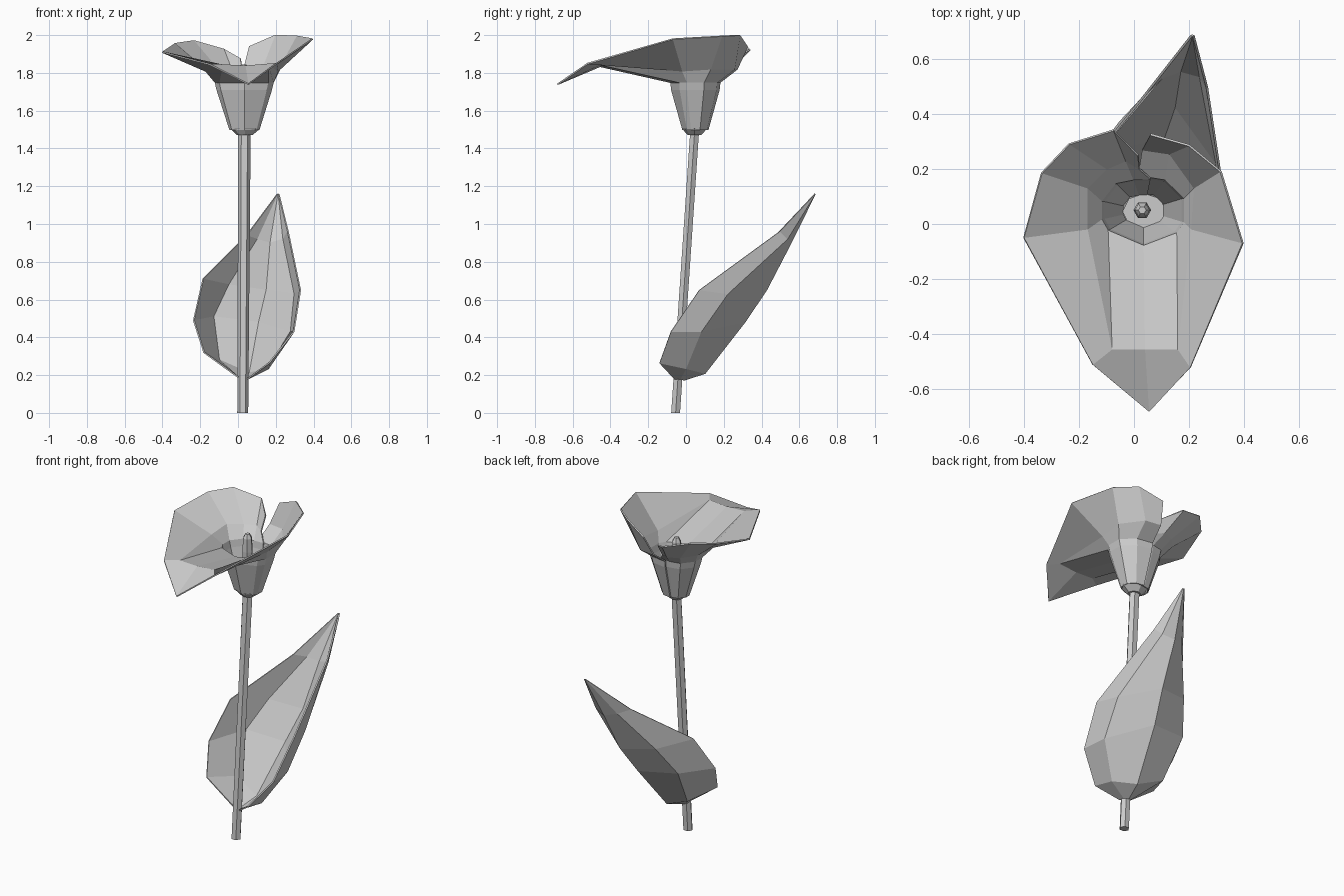
import bpy
from math import sin, cos, radians, pi


def make_object(name, verts, faces, thickness=0):
    mesh = bpy.data.meshes.new(name)
    mesh.from_pydata(verts, [], faces)
    mesh.update()
    obj = bpy.data.objects.new(name, mesh)
    bpy.context.collection.objects.link(obj)
    if thickness:
        mod = obj.modifiers.new("Thickness", 'SOLIDIFY')
        mod.thickness = thickness
        mod.offset = 0
    return obj


def sheet(name, rows, thickness):
    """Skin a grid of points, one row after another."""
    n = len(rows[0])
    verts = [p for row in rows for p in row]
    faces = [(r * n + c, r * n + c + 1, (r + 1) * n + c + 1, (r + 1) * n + c)
             for r in range(len(rows) - 1) for c in range(n - 1)]
    return make_object(name, verts, faces, thickness)


def tube(name, stations, sides):
    """Closed tube through (x, y, z, radius_x, radius_y) stations."""
    verts = [(x + rx * cos(2 * pi * i / sides), y + ry * sin(2 * pi * i / sides), z)
             for x, y, z, rx, ry in stations for i in range(sides)]
    faces = [(k * sides + i, k * sides + (i + 1) % sides,
              (k + 1) * sides + (i + 1) % sides, (k + 1) * sides + i)
             for k in range(len(stations) - 1) for i in range(sides)]
    faces.append(tuple(reversed(range(sides))))
    faces.append(tuple(range(len(verts) - sides, len(verts))))
    return make_object(name, verts, faces)


# Leaning stem, flower base cup and central spike
tube("stem", [(0.025, -0.055, 0, 0.029, 0.027), (0.034, 0.045, 1.48, 0.033, 0.027)], 6)
tube("flower_base", [(0.036, 0.045, 1.47, 0.04, 0.036), (0.038, 0.045, 1.505, 0.08, 0.066)], 8)
tube("spadix", [(0.03, 0.05, 1.5, 0.025, 0.025), (0.03, 0.05, 1.74, 0.032, 0.032),
                (0.03, 0.05, 1.82, 0.027, 0.027), (0.03, 0.05, 1.845, 0.014, 0.014)], 6)

# Flower: a wrapped funnel, open at the back, flaring into one pointed petal
angles = [97, 60, 20, -20, -40, -90, -145, -165, -195, -230, -255, -280]


def throat(z, rx, ry, cx=0.035, cy=0.05):
    ring = []
    for i, a in enumerate(angles):
        s = 0.9 if i > 9 else 1
        ring.append((cx + s * rx * cos(radians(a)), cy + s * ry * sin(radians(a)), z))
    return ring


flare = [(0.03, 0.27, 1.82), (0.13, 0.255, 1.82), (0.22, 0.13, 1.82), (0.21, -0.02, 1.81),
         (0.16, -0.455, 1.845), (0.04, -0.455, 1.835), (-0.08, -0.455, 1.84),
         (-0.17, -0.02, 1.81), (-0.17, 0.13, 1.82), (-0.1, 0.2, 1.81),
         (-0.03, 0.23, 1.81), (0.02, 0.2, 1.8)]
rim = [(0.06, 0.325, 1.94), (0.2, 0.285, 2.0), (0.315, 0.19, 1.995), (0.395, -0.07, 1.98),
       (0.205, -0.52, 1.85), (0.055, -0.68, 1.74), (-0.15, -0.51, 1.845),
       (-0.4, -0.05, 1.91), (-0.335, 0.185, 1.955), (-0.235, 0.29, 1.97),
       (-0.075, 0.34, 1.925), (0.015, 0.25, 1.875)]
sheet("flower_spathe", [throat(1.5, 0.08, 0.066), throat(1.71, 0.15, 0.125),
                        throat(1.75, 0.16, 0.13), flare, rim], 0.008)

# Cupped leaf: rows from base to tip, left edge - keel - right edge
leaf_rows = [
    [(0.0, -0.05, 0.19), (0.01, -0.02, 0.18), (0.03, -0.01, 0.175), (0.05, -0.03, 0.18), (0.05, -0.06, 0.18)],
    [(-0.18, -0.05, 0.32), (-0.1, 0.13, 0.28), (0.06, 0.1, 0.21), (0.16, 0.0, 0.235), (0.165, -0.14, 0.265)],
    [(-0.235, 0.05, 0.49), (-0.13, 0.265, 0.51), (0.11, 0.31, 0.48), (0.28, 0.08, 0.43), (0.295, -0.08, 0.43)],
    [(-0.185, 0.19, 0.71), (-0.05, 0.37, 0.68), (0.15, 0.425, 0.65), (0.3, 0.22, 0.63), (0.33, 0.07, 0.65)],
    [(0.045, 0.475, 0.94), (0.1, 0.53, 0.92), (0.17, 0.555, 0.9), (0.24, 0.535, 0.92), (0.265, 0.495, 0.96)],
    [(0.208 + 0.002 * i, 0.683, 1.16) for i in range(5)],
]
sheet("leaf", leaf_rows, 0.008)
